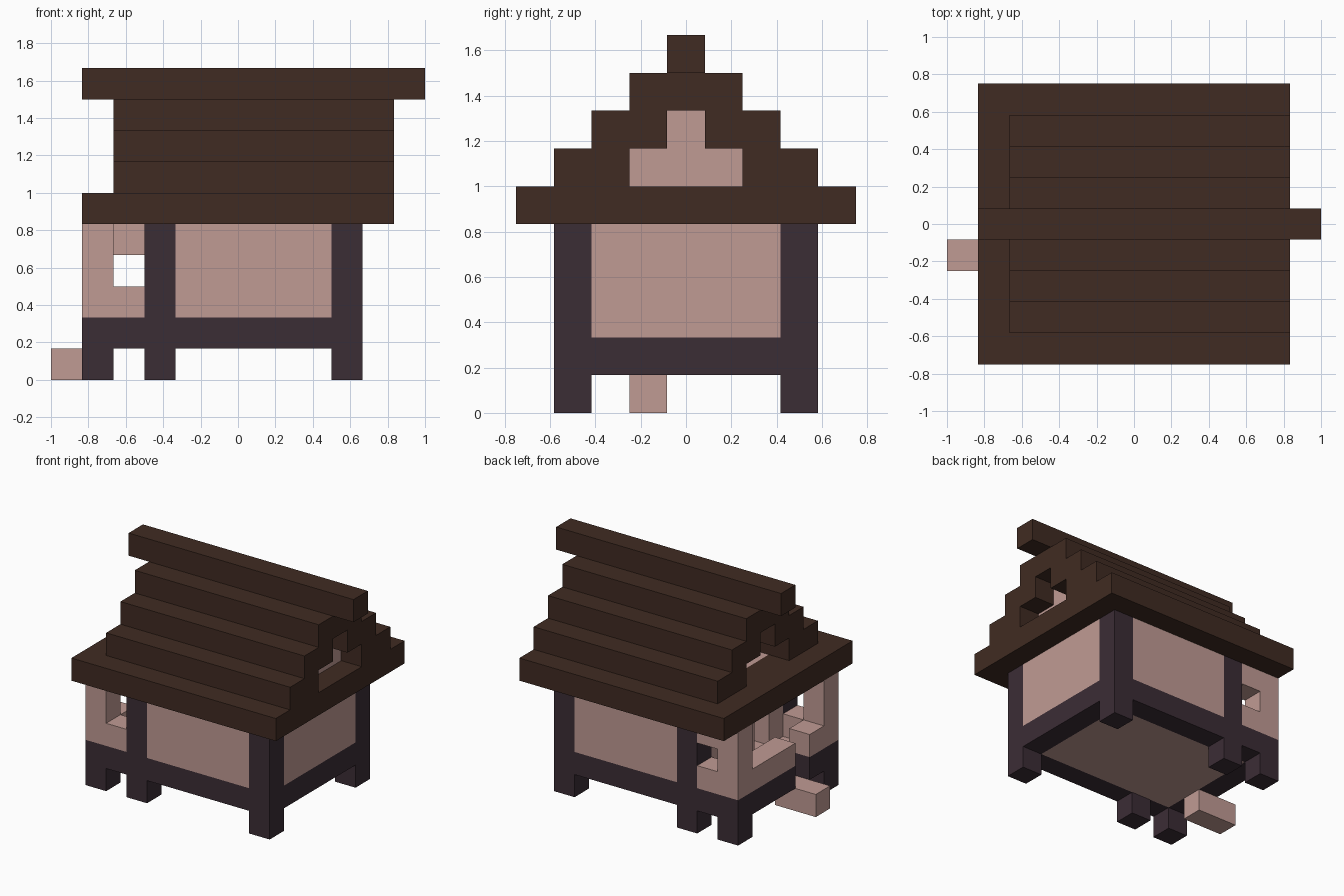
import bpy
import bmesh
from mathutils import Matrix, Vector

cube = bpy.data.objects.get("Cube")
if cube:
    bpy.data.objects.remove(cube, do_unlink=True)

U = 1 / 6                       # one building block
ORIGIN = Vector((-6, -4.5, 0))  # block coordinates start at this corner


def material(name, rgb):
    mat = bpy.data.materials.new(name)
    mat.use_nodes = True
    mat.diffuse_color = (*rgb, 1)
    mat.node_tree.nodes["Principled BSDF"].inputs["Base Color"].default_value = (*rgb, 1)
    return mat


PLASTER = material("pink plaster", (0.527, 0.328, 0.296))
TIMBER = material("dark timber", (0.044, 0.026, 0.036))
ROOF = material("brown roof", (0.051, 0.024, 0.016))


def block(name, mat, x, y, z):
    """Box filling blocks first..last (inclusive) along each axis."""
    ranges = (x, y, z)
    low = Vector([r[0] for r in ranges])
    high = Vector([r[1] + 1 for r in ranges])
    size = (high - low) * U
    centre = ((low + high) / 2 + ORIGIN) * U
    bm = bmesh.new()
    bmesh.ops.create_cube(bm, size=1, matrix=Matrix.Diagonal((*size, 1)))
    mesh = bpy.data.meshes.new(name)
    bm.to_mesh(mesh)
    bm.free()
    mesh.materials.append(mat)
    obj = bpy.data.objects.new(name, mesh)
    obj.location = centre
    bpy.context.collection.objects.link(obj)
    return obj


def front_and_back(name, mat, x, y, z):
    """Same box on the front and mirrored to the back."""
    block("front_" + name, mat, x, y, z)
    block("back_" + name, mat, x, (8 - y[1], 8 - y[0]), z)


# Legs, sill beams and posts
for label, i in (("porch", 1), ("door_side", 3), ("far", 9)):
    front_and_back(label + "_leg", TIMBER, (i, i), (1, 1), (0, 0))
front_and_back("sill_beam", TIMBER, (1, 9), (1, 1), (1, 1))
block("left_sill_beam", TIMBER, (9, 9), (2, 6), (1, 1))
block("porch_sill_long", TIMBER, (1, 1), (4, 6), (1, 1))
block("porch_sill_short", TIMBER, (1, 1), (2, 2), (1, 1))
for label, i in (("door_side", 3), ("far", 9)):
    front_and_back(label + "_post", TIMBER, (i, i), (1, 1), (2, 4))

# Floor, step and room walls
block("floor", PLASTER, (2, 8), (2, 6), (1, 1))
block("entrance_step", PLASTER, (0, 1), (3, 3), (0, 0))
front_and_back("wall", PLASTER, (4, 8), (1, 1), (2, 4))
block("left_wall", PLASTER, (9, 9), (2, 6), (2, 4))
block("door_wall_long", PLASTER, (3, 3), (4, 6), (2, 4))
block("door_wall_short", PLASTER, (3, 3), (2, 2), (2, 4))
block("door_lintel", PLASTER, (3, 3), (3, 3), (4, 4))

# Porch pillars and parapets
front_and_back("porch_pillar", PLASTER, (1, 1), (1, 1), (2, 4))
front_and_back("porch_parapet", PLASTER, (2, 2), (1, 1), (2, 2))
block("porch_side_parapet_long", PLASTER, (1, 1), (4, 6), (2, 2))
block("porch_side_parapet_short", PLASTER, (1, 1), (2, 2), (2, 2))
block("porch_back_lintel", PLASTER, (2, 2), (7, 7), (4, 4))

# Eaves ring around the plaster ceiling
front_and_back("eaves", ROOF, (1, 10), (0, 1), (5, 5))
block("right_eaves", ROOF, (1, 2), (2, 6), (5, 5))
block("left_eaves", ROOF, (10, 10), (2, 6), (5, 5))
block("ceiling", PLASTER, (3, 9), (2, 6), (5, 5))

# Stepped roof courses, hollow loft between them
for k in (6, 7):
    front_and_back("roof_course_%d" % (k - 5), ROOF, (2, 10), (k - 5, k - 4), (k, k))
block("upper_roof_course", ROOF, (2, 10), (3, 5), (8, 8))
block("ridge_beam", ROOF, (1, 11), (4, 4), (9, 9))

# Recessed gable infill
block("gable_wall_lower", PLASTER, (9, 9), (3, 5), (6, 6))
block("gable_wall_upper", PLASTER, (9, 9), (4, 4), (7, 7))
